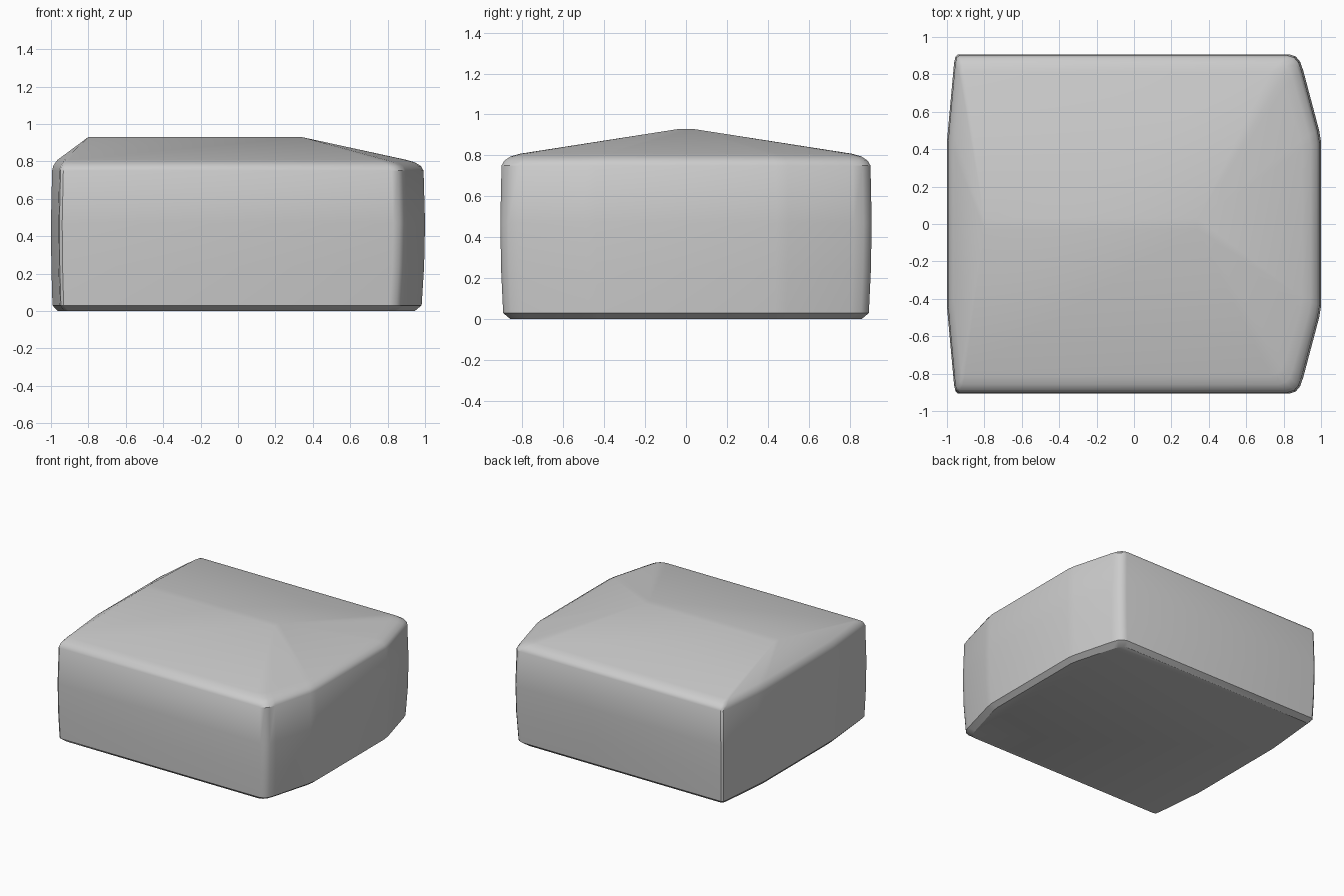
import bpy, bmesh, math

cube = bpy.data.objects.get("Cube")
if cube:
    bpy.data.objects.remove(cube, do_unlink=True)

HALF_DEPTH = 0.907

# Plan outline: back half, from right side to left, then mirrored to the front
back_half = [(1.0, 0.44), (0.99, 0.50), (0.905, 0.82), (0.888, 0.868),
             (0.865, 0.895), (0.83, HALF_DEPTH), (-0.94, HALF_DEPTH),
             (-0.955, 0.895), (-0.962, 0.86), (-0.993, 0.52), (-1.0, 0.44)]
outline = back_half + [(x, -y) for x, y in reversed(back_half)]

# Wall levels: height, then inset of left, right and front/back
levels = [(0.0, 0.035, 0.055, 0.05),
          (0.03, 0.008, 0.018, 0.014),
          (0.24, 0.002, 0.005, 0.004),
          (0.47, 0.0, 0.0, 0.0),
          (0.75, 0.006, 0.008, 0.006),
          (0.775, 0.012, 0.022, 0.02),
          (0.795, 0.025, 0.055, 0.05),
          (0.808, 0.035, 0.10, 0.095)]

bm = bmesh.new()


def wall_ring(z, left, right, side):
    scale = 1 - side / HALF_DEPTH
    return [bm.verts.new((x - right if x > 0 else x + left, y * scale, z))
            for x, y in outline]


def join_rings(lower, upper):
    n = len(lower)
    for i in range(n):
        j = (i + 1) % n
        bm.faces.new((lower[i], lower[j], upper[j], upper[i]))


rings = [wall_ring(*level) for level in levels]

# Hipped roof: the outline gathers to a narrow ridge strip
rings.append([bm.verts.new((0.34 if x > 0 else -0.8, math.copysign(0.03, y), 0.93))
              for x, y in outline])
for lower, upper in zip(rings, rings[1:]):
    join_rings(lower, upper)
bm.faces.new(list(reversed(rings[0])))
bm.faces.new(rings[-1])
bmesh.ops.remove_doubles(bm, verts=bm.verts, dist=0.0005)
bmesh.ops.recalc_face_normals(bm, faces=bm.faces)

mesh = bpy.data.meshes.new("block_body")
bm.to_mesh(mesh)
bm.free()
body = bpy.data.objects.new("block_body", mesh)
bpy.context.collection.objects.link(body)

# Plain grey finish
grey = bpy.data.materials.new("light_grey")
grey.use_nodes = True
colour = (0.6, 0.6, 0.6, 1)
grey.diffuse_color = colour
grey.node_tree.nodes["Principled BSDF"].inputs["Base Color"].default_value = colour
mesh.materials.append(grey)

bpy.context.view_layer.objects.active = body
body.select_set(True)
bpy.ops.object.shade_smooth_by_angle(angle=math.radians(32))
